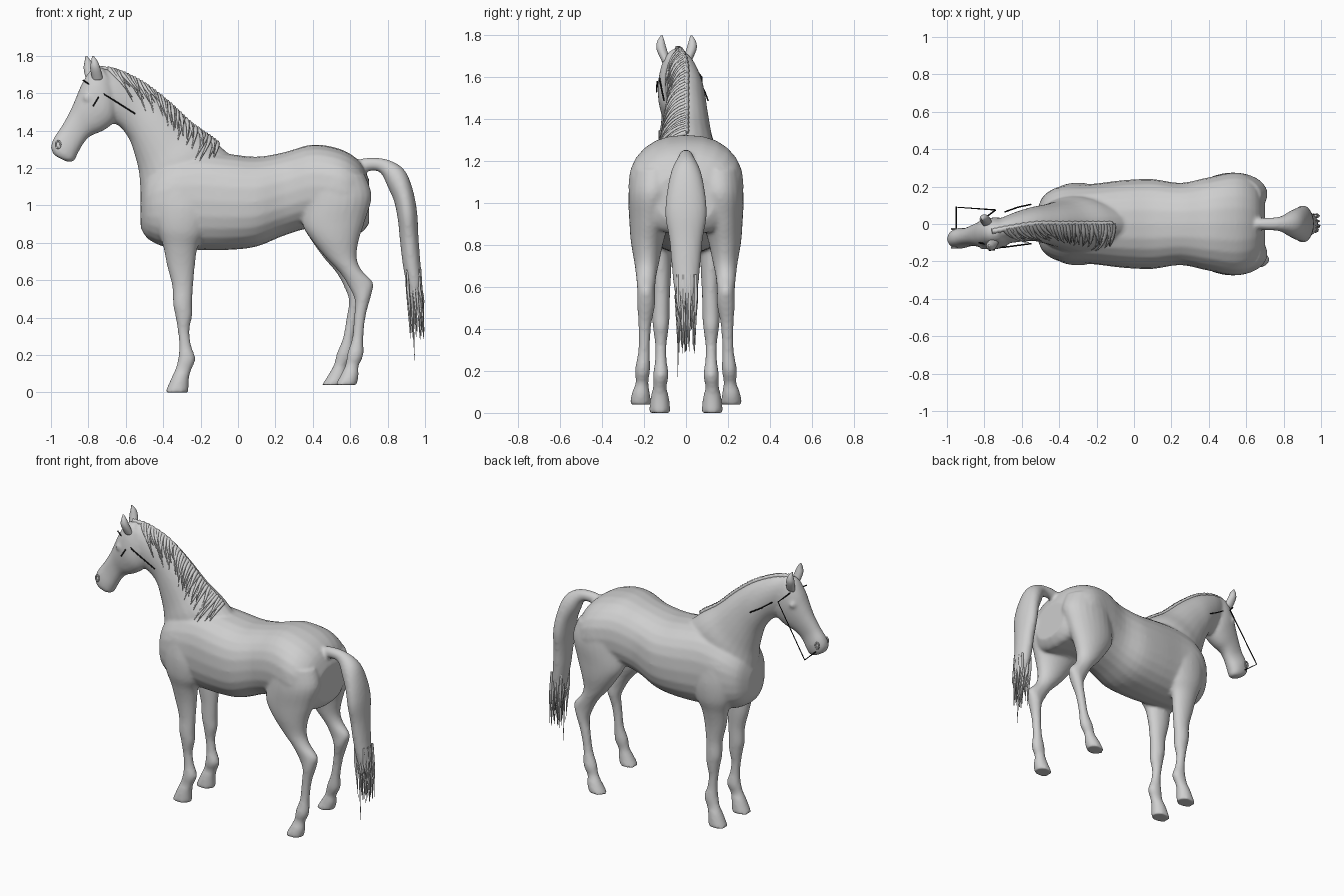
import bpy
import bmesh
import random
from math import sin, cos, pi, radians, copysign
from mathutils import Matrix

random.seed(4)
default_cube = bpy.data.objects.get("Cube")
if default_cube:
    bpy.data.objects.remove(default_cube, do_unlink=True)


def make_material(name, colour):
    material = bpy.data.materials.new(name)
    material.use_nodes = True
    material.diffuse_color = colour
    material.node_tree.nodes["Principled BSDF"].inputs["Base Color"].default_value = colour
    return material


GREY = make_material("plain grey", (.62, .62, .62, 1))
BLACK = make_material("strap black", (.01, .01, .01, 1))


def sample(rows, steps=4):
    """Smoothly interpolate the cross-section rows."""
    result = []
    last = len(rows) - 1
    for i in range(last):
        quad = (rows[max(i - 1, 0)], rows[i], rows[i + 1], rows[min(i + 2, last)])
        for step in range(steps):
            t = step / steps
            result.append([
                b + t * ((c - a) / 2 + t * ((a - 2.5 * b + 2 * c - d / 2)
                                            + t * (b * 1.5 - a / 2 - c * 1.5 + d / 2)))
                for a, b, c, d in zip(*quad)])
    result.append(list(rows[-1]))
    return result


def ring_point(row, angle, power=1.0, swell=1.0):
    """Row: first edge x z, opposite edge x z, side centre y, half width."""
    x1, z1, x2, z2, y, half = row
    c = copysign(abs(cos(angle)) ** power, cos(angle)) * swell
    s = copysign(abs(sin(angle)) ** power, sin(angle)) * swell
    return ((x1 + x2) / 2 + c * (x1 - x2) / 2,
            y + s * half,
            (z1 + z2) / 2 + c * (z1 - z2) / 2)


def loft(bm, rows, power=1.0, sides=24):
    rings = [[bm.verts.new(ring_point(row, 2 * pi * k / sides, power))
              for k in range(sides)] for row in sample(rows)]
    faces = [bm.faces.new(rings[0]), bm.faces.new(reversed(rings[-1]))]
    for low, high in zip(rings, rings[1:]):
        for k in range(sides):
            n = (k + 1) % sides
            faces.append(bm.faces.new((low[k], high[k], high[n], low[n])))
    bmesh.ops.recalc_face_normals(bm, faces=faces)


def finish_mesh(name, bm, material):
    mesh = bpy.data.meshes.new(name)
    bm.to_mesh(mesh)
    bm.free()
    mesh.materials.append(material)
    mesh.shade_smooth()
    obj = bpy.data.objects.new(name, mesh)
    bpy.context.collection.objects.link(obj)
    return obj


def tubes(name, paths, material, thickness):
    """Each path is a list of (point, relative radius)."""
    curve = bpy.data.curves.new(name, "CURVE")
    curve.dimensions = "3D"
    curve.bevel_depth = thickness
    curve.bevel_resolution = 1
    curve.use_fill_caps = True
    for path in paths:
        spline = curve.splines.new("POLY")
        spline.points.add(len(path) - 1)
        for target, (point, radius) in zip(spline.points, path):
            target.co = (*point, 1)
            target.radius = radius
    curve.materials.append(material)
    obj = bpy.data.objects.new(name, curve)
    bpy.context.collection.objects.link(obj)
    bpy.ops.object.select_all(action="DESELECT")
    obj.select_set(True)
    bpy.context.view_layer.objects.active = obj
    bpy.ops.object.convert(target="MESH")
    return obj


# Cross-sections of the barrel and hindquarters: x, top, bottom, half width
torso = [(x, top, x, bottom, 0, half) for x, top, bottom, half in (
    (-.52, 1.07, .88, .07), (-.48, 1.17, .82, .155), (-.38, 1.25, .775, .205),
    (-.22, 1.29, .762, .215), (-.05, 1.275, .762, .235), (.1, 1.26, .78, .24),
    (.25, 1.285, .84, .22), (.4, 1.325, .88, .25), (.55, 1.3, .86, .275),
    (.65, 1.235, .85, .235), (.7, 1.14, .9, .14))]

neck = [
    (-.02, 1.25, -.49, .92, 0, .14), (-.13, 1.345, -.52, 1.07, 0, .15),
    (-.25, 1.43, -.53, 1.18, 0, .125), (-.38, 1.55, -.555, 1.28, 0, .105),
    (-.52, 1.655, -.58, 1.35, 0, .09), (-.66, 1.72, -.63, 1.42, -.02, .08),
    (-.76, 1.735, -.68, 1.44, -.04, .065)]

head = [
    (-.73, 1.74, -.66, 1.62, -.04, .05), (-.79, 1.72, -.645, 1.53, -.045, .075),
    (-.835, 1.65, -.66, 1.45, -.05, .085), (-.865, 1.58, -.72, 1.4, -.055, .075),
    (-.9, 1.5, -.79, 1.37, -.06, .058), (-.945, 1.42, -.83, 1.325, -.07, .05),
    (-.985, 1.36, -.86, 1.27, -.075, .055), (-1, 1.31, -.88, 1.235, -.08, .05),
    (-.985, 1.27, -.92, 1.235, -.08, .035)]

tail = [
    (.62, 1.24, .62, 1.16, 0, .03), (.7, 1.255, .715, 1.185, 0, .033),
    (.8, 1.245, .765, 1.17, 0, .04), (.885, 1.195, .8, 1.1, 0, .07),
    (.93, 1.1, .835, 1.02, 0, .09), (.957, .97, .855, .92, 0, .1),
    (.965, .83, .865, .82, 0, .08), (.975, .7, .88, .69, 0, .068),
    (.985, .58, .9, .58, 0, .055), (.97, .48, .92, .48, 0, .03)]

front_leg = [
    (-.44, 1.12, -.2, 1.12, .13, .07), (-.44, 1, -.16, .98, .15, .07),
    (-.43, .88, -.18, .86, .145, .07), (-.4, .78, -.215, .78, .13, .06),
    (-.38, .68, -.23, .68, .12, .05), (-.352, .57, -.24, .57, .118, .042),
    (-.347, .47, -.245, .47, .12, .042), (-.335, .41, -.245, .41, .12, .038),
    (-.322, .33, -.26, .33, .12, .028), (-.315, .25, -.25, .25, .12, .028),
    (-.32, .18, -.228, .18, .12, .037), (-.335, .125, -.25, .12, .125, .032),
    (-.355, .08, -.262, .075, .125, .043), (-.39, 0, -.265, 0, .125, .052)]

hind_leg = [
    (.36, 1.18, .68, 1.16, .15, .11), (.35, 1.02, .715, 1.05, .16, .115),
    (.345, .9, .68, .92, .175, .095), (.39, .82, .645, .81, .185, .078),
    (.47, .72, .635, .72, .187, .06), (.545, .64, .66, .655, .19, .048),
    (.595, .56, .72, .59, .19, .042), (.625, .49, .715, .53, .19, .042),
    (.62, .4, .685, .42, .197, .03), (.61, .29, .67, .3, .2, .028),
    (.585, .21, .67, .2, .207, .036), (.575, .15, .645, .14, .21, .03),
    (.555, .105, .645, .09, .215, .042), (.52, .04, .635, .04, .217, .052)]

# Body, blended into one smooth skin
body = bmesh.new()
loft(body, torso, power=.85)
loft(body, neck)
loft(body, head, power=.9)
loft(body, tail)
for side in (-1, 1):
    loft(body, [(*row[:4], side * row[4], row[5]) for row in front_leg])
    hind = []
    for x1, z1, x2, z2, y, half in hind_leg:
        # The left hind foot stands slightly further forward
        shift = .075 * max(0, 1 - z1 / .85) if side > 0 else 0
        hind.append((x1 - shift, z1, x2 - shift, z2, side * y, half))
    loft(body, hind)
    # Eye bulges
    bmesh.ops.create_uvsphere(body, u_segments=16, v_segments=10, radius=.025,
                              matrix=Matrix.Translation((-.805, side * .062 - .052, 1.575)))
body_object = finish_mesh("horse_body", body, GREY)
remesh = body_object.modifiers.new("blend", "REMESH")
remesh.mode = "VOXEL"
remesh.voxel_size = .01
remesh.use_smooth_shade = True
soften = body_object.modifiers.new("soften", "SMOOTH")
soften.factor = .5
soften.iterations = 6

# Ears, curving outward and mirrored about the turned head
ear = [(-.81, 1.66, -.755, 1.67, 0, .02), (-.825, 1.73, -.77, 1.73, .025, .025),
       (-.82, 1.77, -.785, 1.77, .03, .018), (-.815, 1.8, -.808, 1.8, .025, .004)]
for name, side, shift in (("left_ear", 1, 0), ("right_ear", -1, .035)):
    bm = bmesh.new()
    loft(bm, [(x1 + shift, z1, x2 + shift, z2, side * (y + .045) - .045, half)
              for x1, z1, x2, z2, y, half in ear], sides=14)
    finish_mesh(name, bm, GREY)

# Nostril rims
for name, side in (("left_nostril", 1), ("right_nostril", -1)):
    rim = [((-.962 + .013 * cos(a), side * .05 - .076, 1.325 + .02 * sin(a)), 1)
           for a in (2 * pi * k / 12 for k in range(13))]
    tubes(name, [rim], GREY, .005)

# Mane: a braided crest and locks falling on the right side
crest_rows = sample(neck, 8)[7:]
tubes("mane_crest", [[(ring_point(row, 0), 1 + .35 * (i % 2))
                      for i, row in enumerate(crest_rows)]], GREY, .012)
locks = []
for row in crest_rows[:-6]:
    reach = radians(random.uniform(50, 85))
    drift = random.uniform(.02, .06)
    lock = []
    for step in range(7):
        t = step / 6
        x, y, z = ring_point(row, -reach * t, swell=1.01)
        lock.append(((x + drift * t + .05 * t * t, y, z - .03 * t), 1.1 - t))
    locks.append(lock)
tubes("mane_locks", locks, GREY, .014)

# Loose hair at the end of the tail
hairs = []
for _ in range(44):
    x, y = random.uniform(.9, .975), random.uniform(-.05, .05)
    end = random.uniform(.28, .5)
    hairs.append([((x, y, .66), .8), ((x + .005, y * 1.05, .55), 1),
                  ((x + .015, y * .95, (end + .55) / 2), .7), ((x + .022, y * .9, end), .1)])
hairs.append([((.925, -.03, .6), 1), ((.935, -.035, .4), .7), ((.945, -.04, .17), .1)])
tubes("tail_hair", hairs, GREY, .008)

# Thin bridle straps
straps = [
    [(-.83, -.1, 1.67), (-.7, -.125, 1.585), (-.55, -.105, 1.49)],
    [(-.69, .065, 1.58), (-.62, .09, 1.53), (-.55, .105, 1.49)],
    [(-.8, .03, 1.66), (-.74, .075, 1.6), (-.95, .09, 1.27), (-.95, -.025, 1.28)],
    [(-.745, -.137, 1.58), (-.775, -.14, 1.53)]]
tubes("bridle_straps", [[(p, 1) for p in strap] for strap in straps], BLACK, .004)
